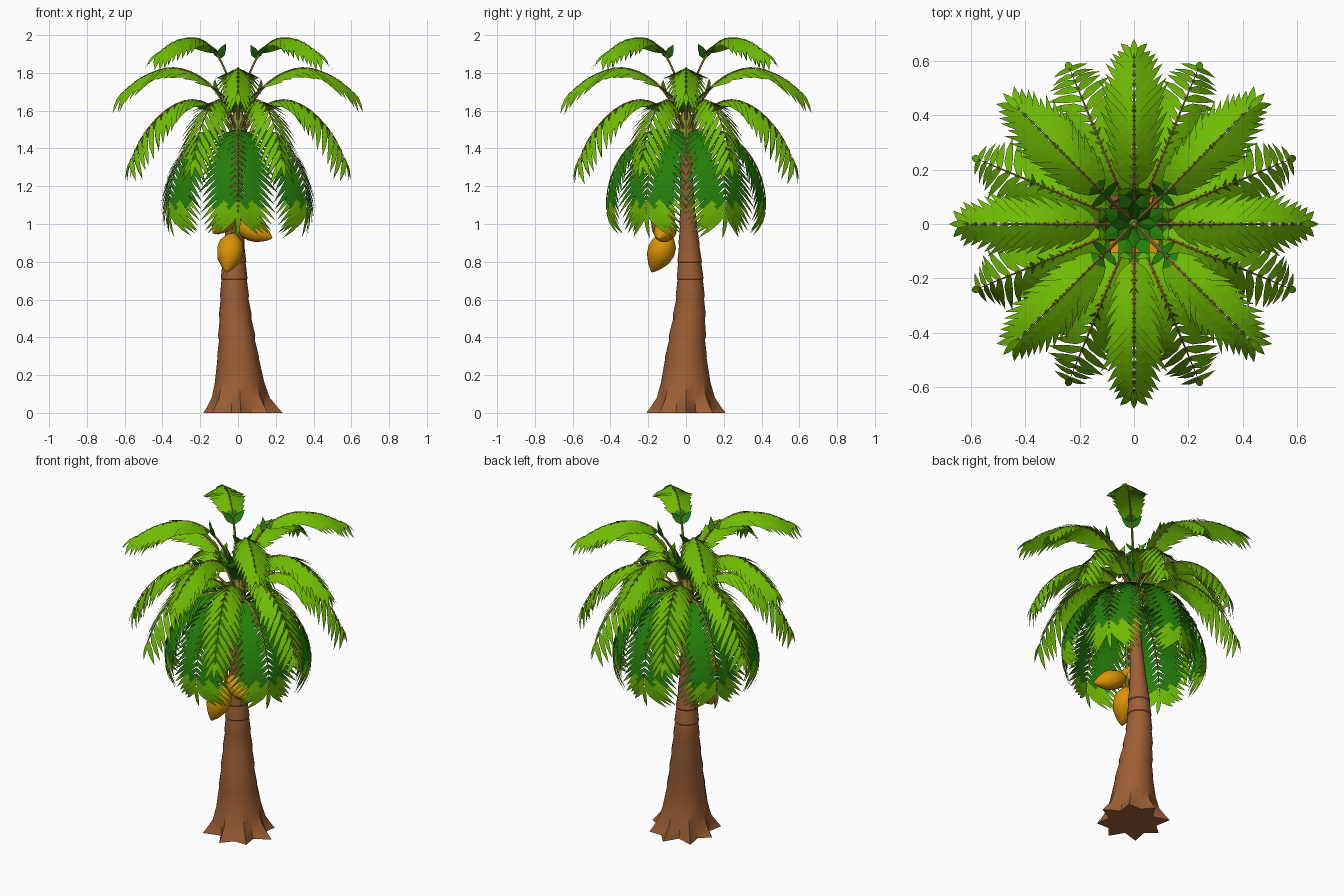
import bpy, bmesh, math, random
from mathutils import Vector

if "Cube" in bpy.data.objects:
    bpy.data.objects.remove(bpy.data.objects["Cube"])
random.seed(4)

def mat(name, rgb):
    m = bpy.data.materials.new(name)
    m.diffuse_color = (*rgb, 1)
    m.use_nodes = True
    m.node_tree.nodes["Principled BSDF"].inputs["Base Color"].default_value = m.diffuse_color
    return m

LIGHT = mat("light_leaf_green", (0.16, 0.50, 0.001))
DARK = mat("dark_leaf_green", (0.018, 0.205, 0.003))
BARK = mat("bark_brown", (0.34, 0.115, 0.036))
FRUIT = mat("fruit_orange", (0.70, 0.29, 0.002))
SHAFT = mat("shaft_olive", (0.24, 0.29, 0.03))
RIB = mat("rib_tan", (0.30, 0.21, 0.03))
FLOWER = mat("flower_orange", (0.70, 0.20, 0.02))

def finish(bm, name, mats, smooth=None):
    me = bpy.data.meshes.new(name)
    bm.to_mesh(me)
    bm.free()
    for m in mats:
        me.materials.append(m)
    ob = bpy.data.objects.new(name, me)
    bpy.context.collection.objects.link(ob)
    if smooth:
        bpy.ops.object.select_all(action='DESELECT')
        ob.select_set(True)
        bpy.context.view_layer.objects.active = ob
        bpy.ops.object.shade_smooth_by_angle(angle=math.radians(smooth))
    return ob

def sample(pts, t):
    """Catmull-Rom point on a list of vectors, t in 0..1."""
    n = len(pts) - 1
    i = min(int(t * n), n - 1)
    u = t * n - i
    p1, p2 = pts[i], pts[i + 1]
    p0 = pts[i - 1] if i else p1 * 2 - p2
    p3 = pts[i + 2] if i + 2 <= n else p2 * 2 - p1
    return 0.5 * (2 * p1 + (p2 - p0) * u + (2 * p0 - 5 * p1 + 4 * p2 - p3) * u * u
                  + (3 * p1 - p0 - 3 * p2 + p3) * u ** 3)

def loft(bm, rings):
    vs = [[bm.verts.new(p) for p in r] for r in rings]
    n = len(vs[0])
    for a, b in zip(vs, vs[1:]):
        for k in range(n):
            bm.faces.new((a[k], a[(k + 1) % n], b[(k + 1) % n], b[k]))
    bm.faces.new(vs[0][::-1])
    bm.faces.new(vs[-1])

def tube(bm, pts, radii, sides):
    rings = []
    for i, p in enumerate(pts):
        t = (pts[min(i + 1, len(pts) - 1)] - pts[max(i - 1, 0)]).normalized()
        a = t.orthogonal() if abs(t.z) > 0.99 else t.cross(Vector((0, 0, 1)))
        a.normalize()
        b = t.cross(a)
        rings.append([p + radii[i] * (a * math.cos(2 * math.pi * k / sides)
                      + b * math.sin(2 * math.pi * k / sides)) for k in range(sides)])
    loft(bm, rings)

# ---- trunk: flared root star, then stacked bark segments with small lips
axis = [Vector(p) for p in ((.015, 0, 0), (0, 0, .3), (-.018, .022, .6), (-.02, .016, .9),
                            (-.01, .004, 1.2), (0, 0, 1.5))]
def bark_radius(z):
    tab = [(0, .17), (.05, .155), (.1, .14), (.3, .107), (.6, .076), (.8, .063), (1, .045), (1.2, .035), (1.5, .03)]
    for (a, ra), (b, rb) in zip(tab, tab[1:]):
        if z <= b:
            return ra + (rb - ra) * (z - a) / (b - a)
    return .03
levels = [(0, 1.04, .25), (.03, 1.0, .22), (.08, .98, .10), (.16, .98, .04), (.29, 1, .01)]
for z in (.3, .41, .52, .62, .71, .8, .9, 1.0, 1.1, 1.2, 1.3, 1.4):
    levels += [(z, 1.03, 0), (z + .085, .97, 0)]
rings = []
for z, s, star in levels:
    c = sample(axis, z / 1.5)
    rings.append([(c.x + r * math.cos(a), c.y + r * math.sin(a), z)
                  for k in range(16) for a in [2 * math.pi * k / 16]
                  for r in [bark_radius(z) * s * (1 + star * (1 if k % 2 == 0 else -1)
                            * (.75 + .25 * math.cos(3 * a)))]])
bm = bmesh.new()
loft(bm, rings)
finish(bm, "trunk", [BARK], 40)

# ---- crown shaft where the fronds start
bm = bmesh.new()
tube(bm, [Vector((0, 0, z)) for z in (1.40, 1.47, 1.54, 1.64)], [.032, .05, .042, .008], 8)
finish(bm, "crown_shaft", [SHAFT], 40)

# ---- dark young leaves in the heart of the crown
bm = bmesh.new()
for k in range(16):
    a = 2 * math.pi * k / 16
    o, s = Vector((math.cos(a), math.sin(a), 0)), Vector((-math.sin(a), math.cos(a), 0))
    reach, top = (.15, 1.73) if k % 2 else (.09, 1.79)
    base, mid = o * .005 + Vector((0, 0, 1.57)), o * reach * .5 + Vector((0, 0, 1.67))
    tip = bm.verts.new(o * reach + Vector((0, 0, top)))
    b, m = bm.verts.new(base), bm.verts.new(mid - o * .008)
    for sg in (-1, 1):
        e = bm.verts.new(mid + s * sg * .03)
        bm.faces.new((b, m, e) if sg < 0 else (b, e, m))
        bm.faces.new((m, tip, e) if sg < 0 else (m, e, tip))
finish(bm, "heart_leaves", [DARK])

# ---- fronds: a rib with rows of pointed, drooping leaflets
def frond(name, angle, profile, length, pairs, first, fold, spread, ends, dark_rule):
    out = Vector((math.cos(angle), math.sin(angle), 0))
    side = Vector((-math.sin(angle), math.cos(angle), 0))
    path = [out * r + Vector((0, 0, z)) for r, z in profile]
    bm = bmesh.new()
    tube(bm, [sample(path, i / 14) for i in range(15)],
         [.008 * (1 - i / 14) + .001 for i in range(15)], 4)
    for f in bm.faces:
        f.material_index = 2

    def blade(p, d, w, normal, L, width):
        rows = []
        for u, wd in ((0, .5), (.35, 1), (.68, .7)):
            c = p + d * (L * u) - normal * (.2 * L * u * u)
            rows.append([bm.verts.new(c - w * wd * width), bm.verts.new(c + w * wd * width)])
        tip = bm.verts.new(p + d * L - normal * (.2 * L))
        faces = [bm.faces.new((a[0], a[1], b[1], b[0])) for a, b in zip(rows, rows[1:])]
        faces.append(bm.faces.new((rows[-1][0], rows[-1][1], tip)))
        for f in faces:
            f.normal_update()
            if f.normal.dot(normal) < 0:
                f.normal_flip()
            f.material_index = 1 if dark_rule(f.calc_center_median()) else 0

    for i in range(pairs):
        q = i / (pairs - 1)
        t = first + (.98 - first) * q
        p = sample(path, t)
        tan = (sample(path, min(t + .02, 1)) - sample(path, t - .02)).normalized()
        normal = tan.cross(side)
        if normal.dot(out + Vector((0, 0, 1))) < 0:
            normal = -normal
        L = length * math.sin(math.pi * (.12 + .68 * q)) ** .8 * random.uniform(.9, 1.08)
        for sg in (-1, 1):
            d = (tan * (.8 + ends * q * q) + side * sg * spread
                 - normal * fold * (.5 + .5 * min(1, 3 * q))).normalized()
            w = (tan - d * tan.dot(d)).normalized()
            blade(p, d, w, normal, L, .022 - .006 * q)
    blade(path[-1] - tan * .01, tan, side, normal, length * .5, .014)
    finish(bm, name, [LIGHT, DARK, RIB])

TOP = [(.01, 1.52), (.06, 1.74), (.15, 1.89), (.25, 1.965), (.35, 1.985), (.48, 1.965), (.61, 1.90)]
UPPER = [(.01, 1.50), (.09, 1.67), (.19, 1.77), (.30, 1.82), (.40, 1.82), (.52, 1.77), (.62, 1.69)]
MIDDLE = [(.01, 1.47), (.10, 1.58), (.20, 1.645), (.31, 1.65), (.43, 1.59), (.545, 1.47), (.62, 1.33)]
LOWER = [(.01, 1.44), (.10, 1.495), (.20, 1.485), (.31, 1.40), (.385, 1.28), (.42, 1.15), (.42, 1.05)]
flat_r = lambda c: math.hypot(c.x, c.y)
layers = [("top_frond", TOP, 4, 45, .20, 15, .32, .40, .80, 1.1, lambda c: flat_r(c) < .19),
          ("upper_frond", UPPER, 4, 0, .21, 15, .2, .42, .80, 1.1, lambda c: flat_r(c) < .12),
          ("middle_frond", MIDDLE, 8, 22.5, .21, 15, .2, .42, .85, .7, lambda c: flat_r(c) < .12),
          ("lower_frond", LOWER, 6, 30, .27, 18, .2, .32, 1.25, .6, lambda c: c.z > 1.10)]
for name, prof, n, start, *rest in layers:
    for k in range(n):
        frond(f"{name}_{k + 1}", math.radians(start + 360 * k / n), prof, *rest)

# ---- hanging fruit with pointed ends
def fruit(name, a, b, radius):
    a, b = Vector(a), Vector(b)
    bm = bmesh.new()
    prof = [(0, .15), (.08, .5), (.25, .9), (.45, 1), (.65, .88), (.85, .5), (.95, .22), (1, .05)]
    tube(bm, [a.lerp(b, t) for t, _ in prof], [radius * r for _, r in prof], 10)
    finish(bm, name, [FRUIT], 50)
fruit("fruit_low", (-.025, -.09, .95), (-.06, -.18, .745), .073)
fruit("fruit_right", (-.005, -.08, 1.0), (.18, -.145, .925), .06)
fruit("fruit_left", (-.02, -.08, 1.08), (-.13, -.17, .95), .06)

# ---- stalk from the trunk to the fruit
bm = bmesh.new()
tube(bm, [Vector(p) for p in ((0, -.01, 1.36), (-.005, -.07, 1.22), (-.02, -.085, 1.05), (-.025, -.09, .93))],
     [.012, .011, .01, .01], 6)
finish(bm, "fruit_stalk", [SHAFT], 40)

# ---- small flower spray on the right side
bm = bmesh.new()
for k in range(7):
    a = math.radians(-10 + 22 * k)
    tip = Vector((.06 + .05 * math.cos(a), .055 + .05 * math.sin(a), 1.27 + .025 * (k % 3)))
    base = Vector((.015, .015, 1.43))
    tube(bm, [base, base.lerp(tip, .6) + Vector((.01, .01, .01)), tip], [.006, .014, .003], 5)
finish(bm, "flower_spray", [FLOWER])
